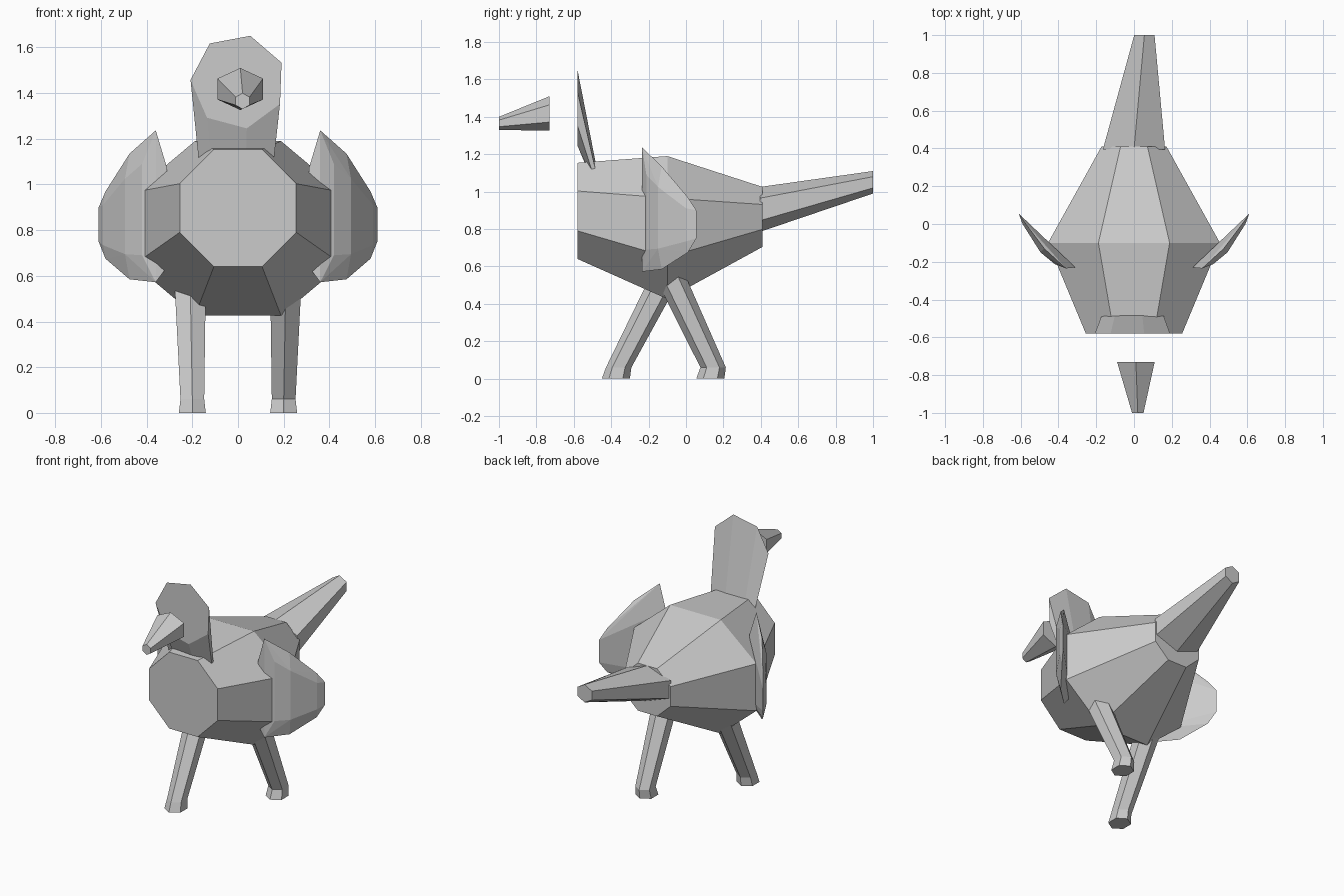
import bpy, bmesh, math
from mathutils import Vector

cube = bpy.data.objects.get("Cube")
if cube:
    bpy.data.objects.remove(cube, do_unlink=True)

GREY = (0.6, 0.6, 0.6, 1.0)
grey = bpy.data.materials.new("plain_grey")
grey.use_nodes = True
grey.diffuse_color = GREY
grey.node_tree.nodes["Principled BSDF"].inputs["Base Color"].default_value = GREY


def finish(name, bm):
    bmesh.ops.recalc_face_normals(bm, faces=bm.faces)
    mesh = bpy.data.meshes.new(name)
    bm.to_mesh(mesh)
    bm.free()
    mesh.materials.append(grey)
    obj = bpy.data.objects.new(name, mesh)
    bpy.context.collection.objects.link(obj)
    return obj


def loft(name, rings, sides, start, upright=True):
    """Capped tube through rings of (centre, radius_x, radius_other).
    Upright rings lie in the xz plane, the others in the xy plane."""
    bm = bmesh.new()
    loops = []
    for centre, rx, ro in rings:
        loop = []
        for i in range(sides):
            a = math.radians(start) + math.tau * i / sides
            u, v = rx * math.cos(a), ro * math.sin(a)
            offset = Vector((u, 0, v)) if upright else Vector((u, v, 0))
            loop.append(bm.verts.new(Vector(centre) + offset))
        loops.append(loop)
    for a, b in zip(loops, loops[1:]):
        for i in range(sides):
            j = (i + 1) % sides
            bm.faces.new((a[i], a[j], b[j], b[i]))
    bm.faces.new(loops[0])
    bm.faces.new(loops[-1])
    return finish(name, bm)


# Body: three octagons
k = 1 / math.cos(math.pi / 8)
loft("body", [((0, -0.58, 0.897), 0.255 * k, 0.257 * k),
              ((0, -0.10, 0.808), 0.455 * k, 0.382 * k),
              ((0, 0.41, 0.865), 0.172 * k, 0.16 * k)], 8, 22.5)

# Head disc tapering back into a flat neck
loft("head_and_neck", [((0, -0.58, 1.45), 0.208, 0.208),
                       ((0, -0.47, 1.035), 0.165, 0.055)], 7, 75)

# Beak and tail: tapered hexagons
loft("beak", [((0.01, -0.73, 1.418), 0.115, 0.092),
              ((0.02, -1.0, 1.365), 0.035, 0.035)], 6, 90)
loft("tail", [((0, 0.395, 0.905), 0.19, 0.12),
              ((0.055, 1.0, 1.05), 0.062, 0.06)], 6, 90)

# Legs: a stride, each with a small upright foot
for name, x, foot, hip in (("right_leg", -0.2, -0.375, -0.08),
                           ("left_leg", 0.2, 0.13, -0.11)):
    loft(name, [((x, foot, 0), 0.068, 0.075),
                ((x, foot + 0.015, 0.06), 0.06, 0.068),
                ((x * 1.05, hip, 0.6), 0.08, 0.085)], 6, 90, upright=False)

# Wings: faceted shells, stations of (x, y, bottom, top, bulge)
stations = [(0.31, -0.23, 0.64, 1.07, 0), (0.36, -0.235, 0.572, 1.237, 0),
            (0.475, -0.13, 0.585, 1.135, 0.02), (0.58, 0.01, 0.675, 0.97, 0.01),
            (0.61, 0.055, 0.75, 0.9, 0)]
for name, side in (("left_wing", 1), ("right_wing", -1)):
    bm = bmesh.new()
    for x, y, low, high, bulge in stations:
        bm.verts.new((side * x, y, low))
        bm.verts.new((side * x, y, high))
        if bulge:
            for f in (0.2, 0.8):
                bm.verts.new((side * (x + bulge), y - bulge, low + f * (high - low)))
    # Forward fold
    for z in (0.69, 1.09):
        bm.verts.new((side * 0.42, -0.212, z))
    result = bmesh.ops.convex_hull(bm, input=bm.verts)
    loose = [v for v in bm.verts if not v.link_faces]
    bmesh.ops.delete(bm, geom=loose, context='VERTS')
    finish(name, bm)
